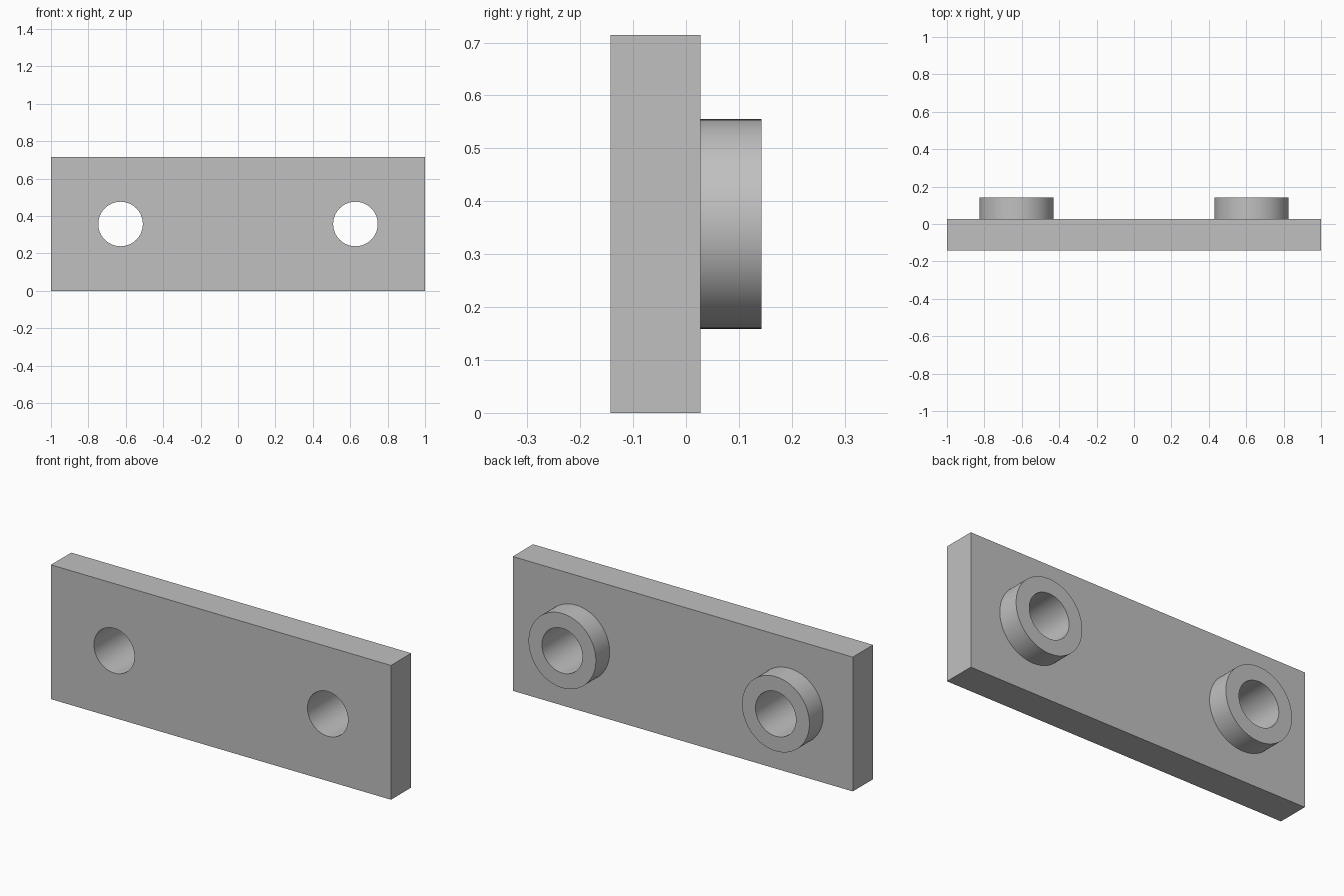
import bpy
from math import radians

cube = bpy.data.objects.get("Cube")
if cube:
    bpy.data.objects.remove(cube, do_unlink=True)

WIDTH, HEIGHT = 2.0, 0.714
FRONT, SEAT, BACK = -0.143, 0.027, 0.143
HOLE_X, HOLE_R, BOSS_R = 0.628, 0.119, 0.198
MID_Z = HEIGHT / 2

grey = bpy.data.materials.new("plain grey")
grey.use_nodes = True
grey.diffuse_color = (0.53, 0.53, 0.53, 1)
grey.node_tree.nodes["Principled BSDF"].inputs["Base Color"].default_value = grey.diffuse_color


def cylinder(name, x, radius, y0, y1):
    """Round bar running along y from y0 to y1."""
    bpy.ops.mesh.primitive_cylinder_add(
        vertices=96, radius=radius, depth=y1 - y0,
        location=(x, (y0 + y1) / 2, MID_Z), rotation=(radians(90), 0, 0))
    obj = bpy.context.object
    obj.name = name
    obj.data.materials.append(grey)
    return obj


def combine(target, tool, operation):
    """Apply a boolean to the target and discard the tool."""
    tool.hide_render = True
    mod = target.modifiers.new(operation.lower(), 'BOOLEAN')
    mod.operation, mod.solver, mod.object = operation, 'EXACT', tool
    bpy.context.view_layer.objects.active = target
    bpy.ops.object.modifier_apply(modifier=mod.name)
    bpy.data.objects.remove(tool, do_unlink=True)


# Rectangular plate
bpy.ops.mesh.primitive_cube_add(size=1, location=(0, (FRONT + SEAT) / 2, MID_Z))
plate = bpy.context.object
plate.name = "mounting_plate"
plate.scale = (WIDTH, SEAT - FRONT, HEIGHT)
bpy.ops.object.transform_apply(location=True, rotation=False, scale=True)
plate.data.materials.append(grey)

# Round bosses on the back, each drilled right through the plate
for side in (-1, 1):
    x = side * HOLE_X
    combine(plate, cylinder("boss", x, BOSS_R, SEAT - 0.05, BACK), 'UNION')
    combine(plate, cylinder("hole_cutter", x, HOLE_R, FRONT - 0.1, BACK + 0.1), 'DIFFERENCE')

# Smooth round walls, sharp rims
bpy.ops.object.select_all(action='DESELECT')
plate.select_set(True)
bpy.context.view_layer.objects.active = plate
bpy.ops.object.shade_smooth_by_angle(angle=radians(30))
